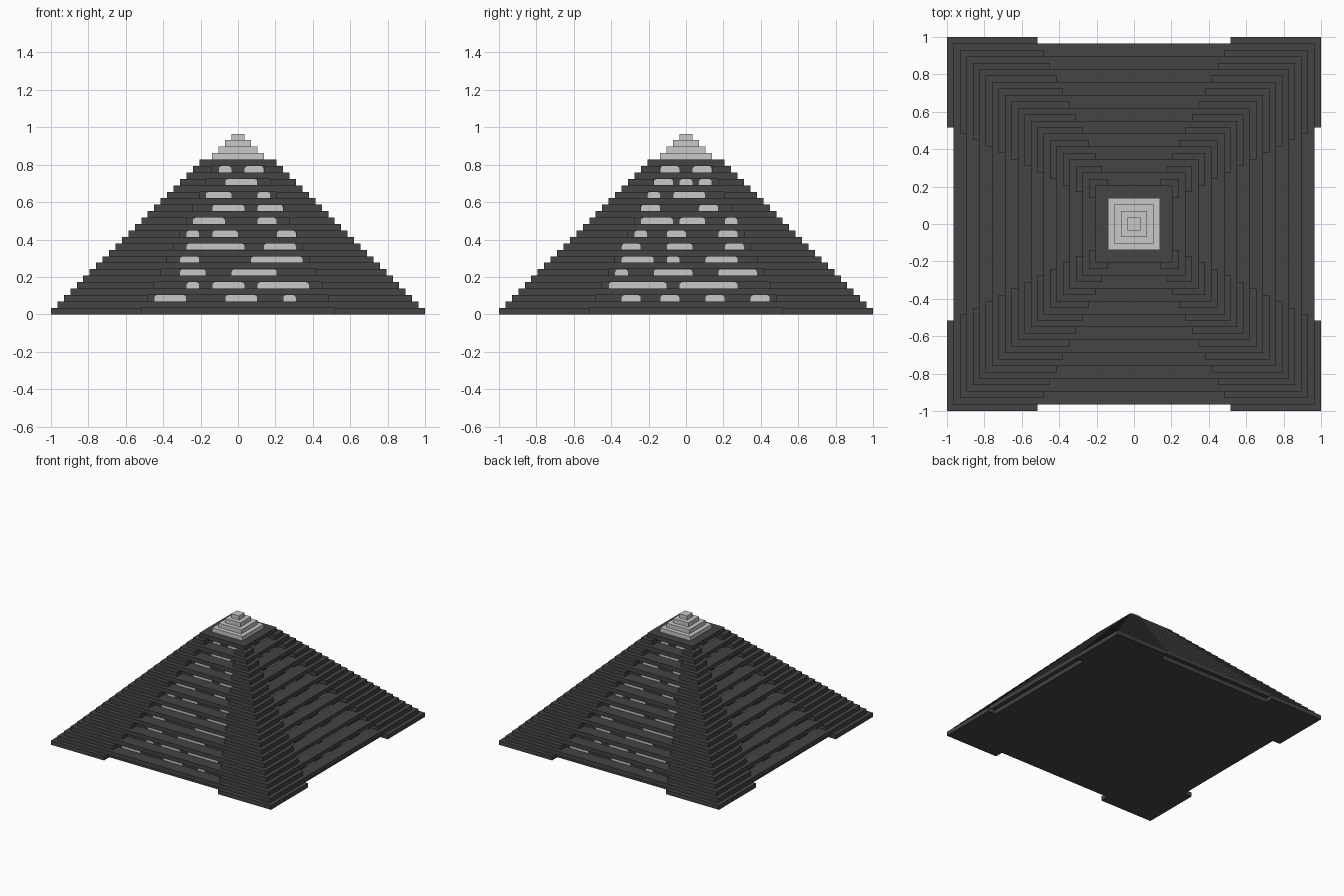
import bpy, bmesh, math
from mathutils import Matrix

if "Cube" in bpy.data.objects:
    bpy.data.objects.remove(bpy.data.objects["Cube"], do_unlink=True)

U = 1 / 29          # one step: both the height and the setback of a terrace
DARK_LEVELS = 24
CAP_LEVELS = 4
RECESS = 2          # recess depth in steps


def material(name, value):
    m = bpy.data.materials.new(name)
    m.use_nodes = True
    colour = (value, value, value, 1)
    m.diffuse_color = colour
    m.node_tree.nodes["Principled BSDF"].inputs["Base Color"].default_value = colour
    return m


dark = material("charcoal stone", 0.058)
light = material("pale glow", 0.58)


def prism(bm, points, direction):
    """Extrude a closed outline of 3D points along a direction."""
    face = bm.faces.new([bm.verts.new(p) for p in points])
    ext = bmesh.ops.extrude_face_region(bm, geom=[face], use_keep_orig=True)
    verts = [g for g in ext["geom"] if isinstance(g, bmesh.types.BMVert)]
    bmesh.ops.translate(bm, verts=verts, vec=direction)


def finish(bm, name, mat):
    bmesh.ops.recalc_face_normals(bm, faces=bm.faces)
    bmesh.ops.scale(bm, verts=bm.verts, vec=(U, U, U))
    me = bpy.data.meshes.new(name)
    bm.to_mesh(me)
    bm.free()
    me.materials.append(mat)
    ob = bpy.data.objects.new(name, me)
    bpy.context.collection.objects.link(ob)
    return ob


def slab(name, half, level, mat, notch=0):
    """Square terrace, optionally with a recess in the middle of each side."""
    side = [(-half, -half)]
    if notch:
        side += [(-notch, -half), (-notch, -half + RECESS),
                 (notch, -half + RECESS), (notch, -half)]
    outline = []
    for q in range(4):
        c, s = ((1, 0), (0, 1), (-1, 0), (0, -1))[q]
        outline += [(x * c - y * s, x * s + y * c, level) for x, y in side]
    bm = bmesh.new()
    prism(bm, outline, (0, 0, 1))
    finish(bm, name, mat)


# Dark terraces: every other one is recessed between its corners
for i in range(DARK_LEVELS):
    notch = 15 - i // 2 if i % 2 == 0 else 0
    slab(f"terrace_{i + 1:02d}", 29 - i, i, dark, notch)

# Pale stepped cap
for k in range(CAP_LEVELS):
    slab(f"cap_step_{k + 1}", CAP_LEVELS - k, DARK_LEVELS + k, light)

# Window spans (start, end) in steps, for each recessed row going up
FRONT_ROWS = [
    [(-13, -8), (-2, 3), (7, 9)],
    [(-8, -6), (-4, 1), (3, 11)],
    [(-9, -5), (-1, 6)],
    [(-9, -6), (2, 10)],
    [(-8, 1), (4, 9)],
    [(-8, -6), (-4, 0), (6, 9)],
    [(-7, -2), (3, 6)],
    [(-4, 1), (3, 7)],
    [(-5, -1), (3, 5)],
    [(-2, 3)],
    [(-3, -1), (1, 4)],
]
SIDE_ROWS = [
    [(-10, -7), (-4, -1), (3, 6), (10, 13)],
    [(-12, -3), (-1, 8)],
    [(-11, -9), (-5, 1), (5, 11)],
    [(-10, -5), (-3, -1), (3, 8)],
    [(-10, -7), (-3, 1), (6, 9)],
    [(-8, -6), (-3, 0), (5, 8)],
    [(-7, -2), (-1, 3), (6, 8)],
    [(-7, -4), (2, 5)],
    [(-6, -4), (-2, 3)],
    [(-5, -2), (-1, 1), (2, 4)],
    [(-4, -1), (1, 4)],
]


def windows(name, rows, quarter_turns):
    """Thin lit panes with clipped top corners on the recessed walls."""
    bm = bmesh.new()
    for r, spans in enumerate(rows):
        level = 2 * (r + 1)
        y = -(29 - level - RECESS) + 0.05
        for a, b in spans:
            a, b = a + 0.03, b - 0.03
            shape = [(a, 0.02), (b, 0.02), (b, 0.6), (b - 0.12, 0.86), (b - 0.4, 0.98),
                     (a + 0.4, 0.98), (a + 0.12, 0.86), (a, 0.6)]
            prism(bm, [(x, y, level + z) for x, z in shape], (0, -0.2, 0))
    turn = Matrix.Rotation(quarter_turns * math.pi / 2, 3, "Z")
    bmesh.ops.rotate(bm, verts=bm.verts, cent=(0, 0, 0), matrix=turn)
    finish(bm, name, light)


windows("front_windows", FRONT_ROWS, 0)
windows("left_windows", SIDE_ROWS, 1)
windows("back_windows", FRONT_ROWS, 2)
windows("right_windows", SIDE_ROWS, 3)
